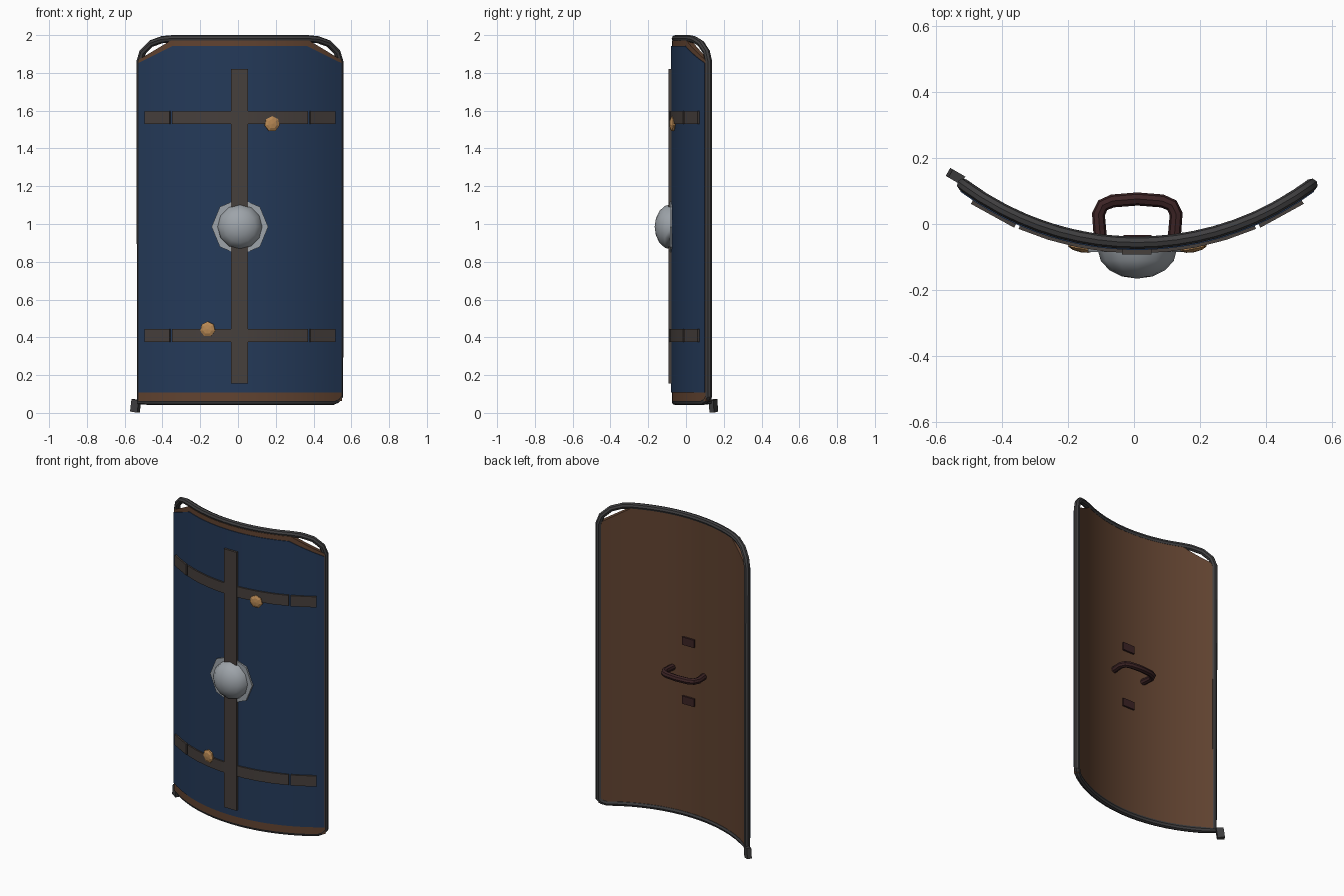
import bpy, bmesh, math
from mathutils import Vector, Matrix

if "Cube" in bpy.data.objects:
    bpy.data.objects.remove(bpy.data.objects["Cube"])

X0, R, YC = 0.01, 0.90, 0.825   # shield axis and bend radius


def material(name, rgb):
    m = bpy.data.materials.new(name)
    m.diffuse_color = (*rgb, 1)
    m.use_nodes = True
    m.node_tree.nodes["Principled BSDF"].inputs["Base Color"].default_value = m.diffuse_color
    return m


BLUE = material("blue_facing", (0.018, 0.042, 0.100))
BROWN = material("brown_wood", (0.120, 0.056, 0.030))
STRAP = material("dark_strap", (0.062, 0.050, 0.045))
IRON = material("dark_iron", (0.050, 0.049, 0.051))
STEEL = material("pale_steel", (0.34, 0.37, 0.40))
BRASS = material("brass", (0.48, 0.25, 0.09))
LEATHER = material("dark_red_leather", (0.045, 0.017, 0.018))


def bend(dx, z, depth=0.0):
    """Point on the curved shield; depth is measured back from the front."""
    a = math.asin(dx / R)
    r = R - depth
    return Vector((X0 + r * math.sin(a), YC - r * math.cos(a), z))


def finish(name, bm, mat, smooth=True):
    bmesh.ops.recalc_face_normals(bm, faces=bm.faces[:])
    me = bpy.data.meshes.new(name)
    bm.to_mesh(me)
    bm.free()
    me.materials.append(mat)
    ob = bpy.data.objects.new(name, me)
    bpy.context.collection.objects.link(ob)
    if smooth:
        me.shade_smooth()
        me.set_sharp_from_angle(angle=math.radians(35))
    return ob


def sheet(name, xs, bottom, top, front, back, mat):
    """Bent plate with columns at xs; top is a function of dx."""
    bm = bmesh.new()
    cols = []
    for x in xs:
        t = top(x)
        cols.append([bm.verts.new(bend(x, z, d)) for z, d in
                     ((bottom, front), (t, front), (t, back), (bottom, back))])
    for a, b in zip(cols, cols[1:]):
        for i in range(4):
            j = (i + 1) % 4
            bm.faces.new((a[i], a[j], b[j], b[i]))
    bm.faces.new(cols[0])
    bm.faces.new(cols[-1])
    return finish(name, bm, mat)


def spread(a, b, n):
    return [a + (b - a) * i / n for i in range(n + 1)]


def tube(name, pts, radius, mat, cyclic=False):
    cu = bpy.data.curves.new(name, 'CURVE')
    cu.dimensions = '3D'
    cu.bevel_depth = radius
    cu.bevel_resolution = 2
    cu.use_fill_caps = True
    s = cu.splines.new('POLY')
    s.points.add(len(pts) - 1)
    for p, co in zip(s.points, pts):
        p.co = (*co, 1)
    s.use_cyclic_u = cyclic
    tmp = bpy.data.objects.new(name + "_path", cu)
    bpy.context.collection.objects.link(tmp)
    bpy.context.view_layer.update()
    me = bpy.data.meshes.new_from_object(
        tmp.evaluated_get(bpy.context.evaluated_depsgraph_get()))
    bpy.data.objects.remove(tmp)
    bm = bmesh.new()
    bm.from_mesh(me)
    bmesh.ops.remove_doubles(bm, verts=bm.verts[:], dist=1e-5)
    for f in bm.faces:
        f.material_index = 0
    bpy.data.meshes.remove(me)
    return finish(name, bm, mat)


def box(name, centre, size, mat, rot=Matrix()):
    bm = bmesh.new()
    bmesh.ops.create_cube(bm, size=1.0)
    bm.transform(Matrix.Translation(centre) @ rot @ Matrix.Diagonal((*size, 1)))
    return finish(name, bm, mat, False)


def chamfered(height, drop, flat, half):
    return lambda x: height - drop * max(0.0, abs(x) - flat) / (half - flat)


# Curved wooden board and blue facing, both with cut top corners
def columns(half, flat):
    return spread(-half, -flat, 4)[:-1] + spread(-flat, flat, 16) + spread(flat, half, 4)[1:]


sheet("board", columns(0.54, 0.365), 0.062, chamfered(1.972, 0.105, 0.365, 0.54),
      0.0, 0.03, BROWN)
sheet("blue_front", columns(0.535, 0.355), 0.108, chamfered(1.942, 0.09, 0.355, 0.535),
      -0.004, 0.002, BLUE)

# Iron rim running round the edge
corner = [(-0.54, 1.86), (-0.525, 1.91), (-0.48, 1.955), (-0.42, 1.976), (-0.365, 1.981)]
outline = [(-0.54, 0.06)] + corner
outline += [(x, 1.981) for x in spread(-0.365, 0.365, 12)[1:-1]]
outline += [(-x, z) for x, z in reversed(corner)]
outline += [(0.54, 0.09), (0.525, 0.07), (0.50, 0.06)]
outline += [(x, 0.06) for x in spread(0.50, -0.54, 16)[1:-1]]
tube("rim", [bend(x, z, 0.018) for x, z in outline], 0.019, IRON, True)
box("rim_end", (-0.542, 0.145, 0.037), (0.044, 0.028, 0.066), IRON,
    Matrix.Rotation(math.radians(-30), 4, 'Z') @ Matrix.Rotation(math.radians(8), 4, 'Y'))

# Horizontal straps, each a bent middle with two flat end pieces
for label, z in (("lower", 0.375), ("upper", 1.53)):
    top = lambda x, z=z: z + 0.068
    sheet(label + "_strap", spread(-0.355, 0.355, 8), z, top, -0.014, 0.0, STRAP)
    for side, s in (("left", -1), ("right", 1)):
        sheet(f"{label}_strap_{side}_end", [s * 0.367, s * 0.497], z, top,
              -0.016, 0.0, STRAP)

# Vertical spine
box("spine", (X0 - 0.002, -0.083, 0.9875), (0.09, 0.018, 1.665), STRAP)

# Central boss: octagonal flange and dome
bm = bmesh.new()
bmesh.ops.create_cone(bm, cap_ends=True, segments=8, radius1=0.15, radius2=0.15, depth=0.012)
bm.transform(Matrix.Translation((X0, -0.079, 0.985)) @ Matrix.Rotation(math.pi / 2, 4, 'X'))
finish("boss_flange", bm, STEEL, False)
bm = bmesh.new()
bmesh.ops.create_uvsphere(bm, u_segments=12, v_segments=8, radius=1.0)
bmesh.ops.bisect_plane(bm, geom=bm.verts[:] + bm.edges[:] + bm.faces[:],
                       plane_co=(0, 0, 0), plane_no=(0, 0, 1), clear_inner=True)
bm.transform(Matrix.Translation((X0, -0.078, 0.985)) @ Matrix.Rotation(math.pi / 2, 4, 'X')
             @ Matrix.Diagonal((0.12, 0.12, 0.088, 1)))
dome = finish("boss_dome", bm, STEEL)
dome.data.set_sharp_from_angle(angle=math.radians(60))

# Two faceted brass studs
for i, (dx, z) in enumerate(((0.168, 1.53), (-0.168, 0.443))):
    bm = bmesh.new()
    bmesh.ops.create_uvsphere(bm, u_segments=7, v_segments=5, radius=1.0)
    bm.transform(Matrix.Translation(bend(dx, z, -0.012))
                 @ Matrix.Rotation(math.asin(dx / R), 4, 'Z')
                 @ Matrix.Rotation(math.pi / 2, 4, 'X')
                 @ Matrix.Diagonal((0.043, 0.043, 0.015, 1)))
    finish(f"stud_{i + 1}", bm, BRASS, False)

# Grip on the back, with two leather pads above and below
half = [(-0.112, -0.045), (-0.118, 0.03), (-0.105, 0.057), (-0.075, 0.070)]
grip = half + [(0.0, 0.076)] + [(-x, y) for x, y in reversed(half)]
tube("grip", [(X0 + x, y, 0.985) for x, y in grip], 0.02, LEATHER)
for label, dz in (("upper", 0.19), ("lower", -0.19)):
    box(label + "_pad", (X0, -0.042, 0.985 + dz), (0.085, 0.018, 0.05), LEATHER)
